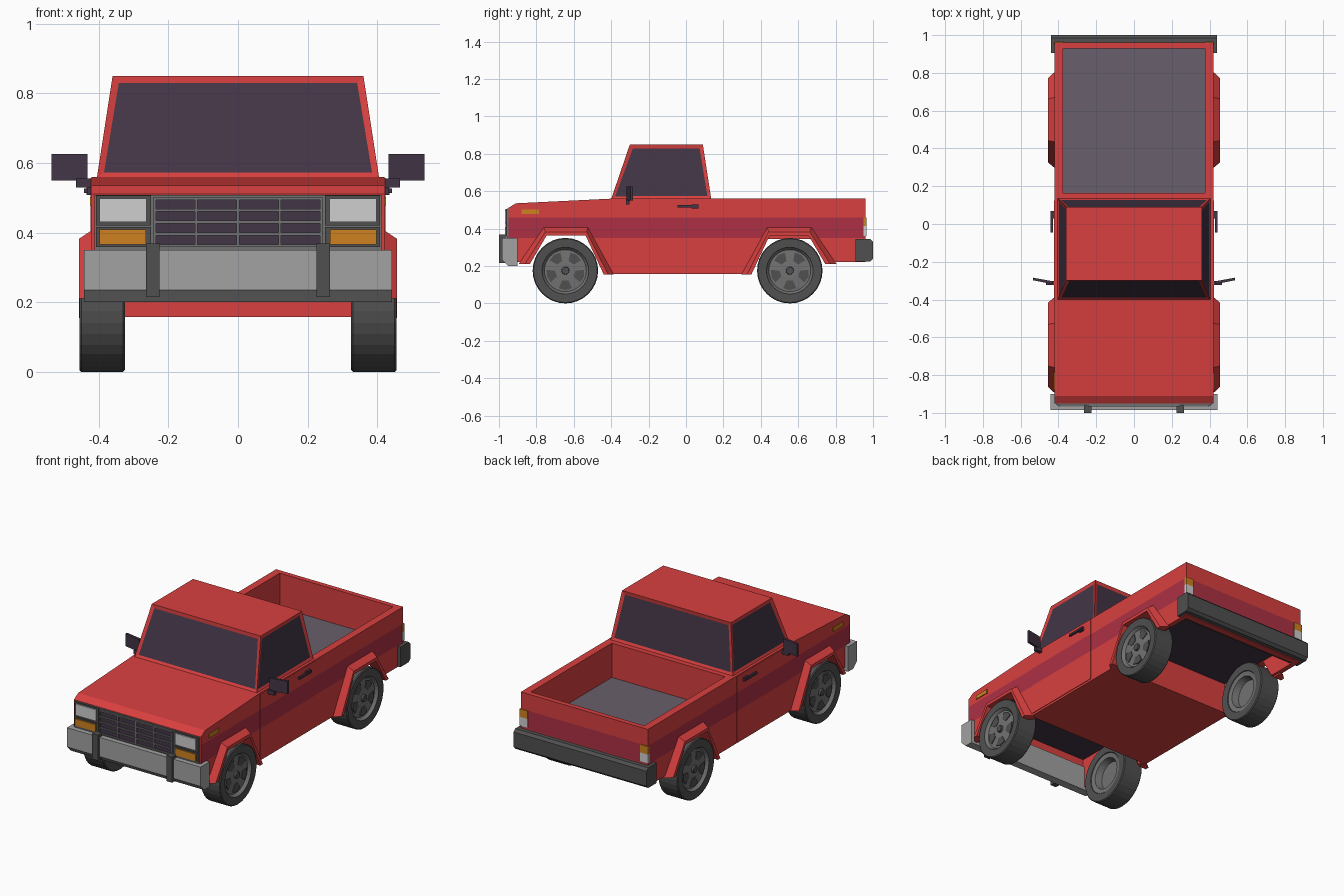
import bpy, bmesh, math
from mathutils import Vector

if "Cube" in bpy.data.objects:
    bpy.data.objects.remove(bpy.data.objects["Cube"])


def material(name, rgb):
    m = bpy.data.materials.new(name)
    m.diffuse_color = (*rgb, 1)
    m.use_nodes = True
    m.node_tree.nodes["Principled BSDF"].inputs["Base Color"].default_value = m.diffuse_color
    return m


RED = material("body red", (0.69, 0.05, 0.05))
CRIMSON = material("crimson band", (0.42, 0.03, 0.058))
GLASS = material("dark glass", (0.055, 0.035, 0.06))
BED = material("bed liner grey", (0.14, 0.113, 0.147))
CHROME = material("light metal", (0.36, 0.36, 0.36))
STEEL = material("mid grey", (0.17, 0.17, 0.17))
RUBBER = material("dark rubber", (0.08, 0.08, 0.08))
AMBER = material("amber lamp", (0.62, 0.22, 0.015))
LAMP = material("clear lamp", (0.62, 0.62, 0.62))


def finish(name, bm, *mats):
    bmesh.ops.recalc_face_normals(bm, faces=bm.faces[:])
    me = bpy.data.meshes.new(name)
    bm.to_mesh(me)
    bm.free()
    for m in mats:
        me.materials.append(m)
    ob = bpy.data.objects.new(name, me)
    bpy.context.collection.objects.link(ob)
    return ob


def prism_bm(pts, a, b, axis="x"):
    """Extrude a closed outline: (y, z) along x, or (x, y) along z."""
    bm = bmesh.new()
    place = (lambda p, t: (t, p[0], p[1])) if axis == "x" else (lambda p, t: (p[0], p[1], t))
    lo = [bm.verts.new(place(p, a)) for p in pts]
    hi = [bm.verts.new(place(p, b)) for p in pts]
    bm.faces.new(lo)
    bm.faces.new(hi)
    for i in range(len(pts)):
        j = (i + 1) % len(pts)
        bm.faces.new((lo[i], lo[j], hi[j], hi[i]))
    bmesh.ops.recalc_face_normals(bm, faces=bm.faces[:])
    return bm


def prism(name, pts, a, b, mat, axis="x"):
    return finish(name, prism_bm(pts, a, b, axis), mat)


def box(name, x0, x1, y0, y1, z0, z1, mat):
    return prism(name, [(y0, z0), (y1, z0), (y1, z1), (y0, z1)], x0, x1, mat)


def loft(name, loops, mat, ring=False):
    """Bridge successive closed loops; cap the ends unless it is a ring."""
    bm = bmesh.new()
    rows = [[bm.verts.new(p) for p in loop] for loop in loops]
    n = len(rows[0])
    pairs = list(zip(rows, rows[1:])) + ([(rows[-1], rows[0])] if ring else [])
    for r, q in pairs:
        for i in range(n):
            j = (i + 1) % n
            bm.faces.new((r[i], r[j], q[j], q[i]))
    if not ring:
        bm.faces.new(rows[0])
        bm.faces.new(rows[-1])
    return finish(name, bm, mat)


def cut_band(bm):
    for z in (0.35, 0.46):
        bmesh.ops.bisect_plane(bm, geom=bm.verts[:] + bm.edges[:] + bm.faces[:],
                               plane_co=(0, 0, z), plane_no=(0, 0, 1))


def paint(bm):
    """Crimson band outside, liner on the bed floor, dark well ceilings."""
    bm.normal_update()
    for f in bm.faces:
        c, n = f.calc_center_median(), f.normal
        f.material_index = 0
        if 0.35 < c.z < 0.46 and ((abs(n.x) > 0.9 and abs(c.x) > 0.415) or (n.y > 0.9 and c.y > 0.95)):
            f.material_index = 1
        elif n.z < -0.9 and c.z > 0.3 and abs(c.x) < 0.38:
            f.material_index = 2
        elif n.z > 0.9 and c.z < 0.4 and c.y > 0.16:
            f.material_index = 3


SIDES = ((1, "right"), (-1, "left"))
AXLES = ((-0.645, 1, "front"), (0.555, -1, "rear"))
ARCH_OUT = [(-0.25, 0.21), (-0.115, 0.406), (0.12, 0.406), (0.258, 0.155)]
ARCH_IN = [(-0.19, 0.21), (-0.1, 0.363), (0.108, 0.363), (0.205, 0.155)]

# Body shell: side profile with bed, underside cavities and arches cut out
bm = prism_bm([(-0.95, 0.22), (-0.44, 0.22), (-0.43, 0.157), (0.34, 0.157), (0.35, 0.22), (0.96, 0.22),
               (0.96, 0.56), (-0.40, 0.56), (-0.91, 0.535), (-0.95, 0.51)], -0.42, 0.42)
cut_band(bm)
body = finish("body", bm, RED, CRIMSON, GLASS, BED)
cutters = [box("bed_cutter", -0.375, 0.375, 0.165, 0.93, 0.355, 0.7, RED),
           box("front_well_cutter", -0.39, 0.39, -0.91, -0.40, 0, 0.40, RED),
           box("rear_well_cutter", -0.39, 0.39, 0.33, 0.92, 0, 0.345, RED)]
for cy, d, end in AXLES:
    arch = [(cy + d * y, z) for y, z in [(-0.2, 0.05)] + ARCH_IN + [(0.215, 0.05)]]
    for s, side in SIDES:
        cutters.append(prism(end + "_arch_cutter", arch, s * 0.385, s * 0.6, RED))
for c in cutters:
    c.hide_render = True
    mod = body.modifiers.new("cut", "BOOLEAN")
    mod.operation, mod.solver, mod.object = "DIFFERENCE", "EXACT", c
bpy.context.view_layer.update()
bm = bmesh.new()
bm.from_object(body, bpy.context.evaluated_depsgraph_get())
body.modifiers.clear()
paint(bm)
bm.to_mesh(body.data)
bm.free()
for c in cutters:
    bpy.data.objects.remove(c)

# Cab with inset windows on its four sloped faces
bm = bmesh.new()
bmesh.ops.create_cube(bm, size=2)
for v in bm.verts:
    up = v.co.z > 0
    v.co = Vector((v.co.x * (0.36 if up else 0.405),
                   (0.09 if up else 0.135) if v.co.y > 0 else (-0.30 if up else -0.40),
                   0.85 if up else 0.558))
bm.normal_update()
panes = [f for f in bm.faces if abs(f.normal.z) < 0.9]
bmesh.ops.inset_individual(bm, faces=panes, thickness=0.027, depth=-0.006)
for f in panes:
    f.material_index = 1
finish("cab", bm, RED, GLASS)

# Front fascia: grey surround, grille and its bars
box("fascia", -0.412, 0.412, -0.956, -0.94, 0.345, 0.508, STEEL)
box("grille", -0.24, 0.24, -0.960, -0.95, 0.362, 0.498, GLASS)
for i in range(5):
    z = 0.362 + i * 0.034
    box("grille_bar", -0.243, 0.243, -0.967, -0.95, z - 0.004, z + 0.004, STEEL)
    x = -0.24 + i * 0.12
    box("grille_post", x - 0.004, x + 0.004, -0.966, -0.95, 0.36, 0.50, STEEL)

# Bumpers
prism("front_bumper", [(-0.90, 0.35), (-0.985, 0.35), (-0.985, 0.235), (-0.95, 0.20), (-0.90, 0.20)],
      -0.442, 0.442, CHROME)
prism("rear_bumper", [(0.905, 0.345), (0.985, 0.345), (1.0, 0.33), (1.0, 0.24), (0.985, 0.225), (0.905, 0.225)],
      -0.44, 0.44, RUBBER)


def circle(x, r, cy, n=32):
    return [(x, cy + r * math.cos(2 * math.pi * i / n), 0.175 + r * math.sin(2 * math.pi * i / n))
            for i in range(n)]


for s, side in SIDES:
    def sbox(name, x0, x1, *rest):
        return box(side + "_" + name, s * x0, s * x1, *rest)

    # Lamps and bumper guards
    sbox("headlight_frame", 0.25, 0.408, -0.962, -0.95, 0.42, 0.506, RUBBER)
    sbox("headlight", 0.262, 0.398, -0.969, -0.95, 0.43, 0.498, LAMP)
    sbox("turn_signal_frame", 0.25, 0.408, -0.962, -0.95, 0.358, 0.416, RUBBER)
    sbox("turn_signal", 0.264, 0.398, -0.968, -0.95, 0.366, 0.408, AMBER)
    sbox("side_marker", 0.415, 0.425, -0.88, -0.785, 0.478, 0.502, AMBER)
    sbox("tail_amber", 0.372, 0.424, 0.948, 0.966, 0.413, 0.46, AMBER)
    sbox("tail_clear", 0.372, 0.424, 0.948, 0.966, 0.36, 0.413, LAMP)
    sbox("bumper_guard", 0.226, 0.264, -1.0, -0.96, 0.215, 0.368, RUBBER)

    # Door panel, handle and mirror
    bm = prism_bm([(-0.39, 0.17), (0.125, 0.17), (0.125, 0.557), (-0.39, 0.557)], s * 0.415, s * 0.4235)
    cut_band(bm)
    paint(bm)
    finish(side + "_door", bm, RED, CRIMSON, GLASS, BED)
    sbox("door_handle", 0.43, 0.442, -0.045, 0.068, 0.514, 0.526, GLASS)
    sbox("handle_mount", 0.42, 0.435, 0.03, 0.068, 0.508, 0.53, GLASS)
    sbox("mirror_stem", 0.41, 0.465, -0.322, -0.302, 0.53, 0.555, GLASS)
    prism(side + "_mirror", [(s * x, y) for x, y in
                             ((0.432, -0.318), (0.535, -0.298), (0.535, -0.284), (0.432, -0.303))],
          0.55, 0.625, GLASS, "z")

    for cy, d, end in AXLES:
        tag = end + "_" + side + "_"
        # Bevelled arch flare: one cross-section at each corner of the arch
        sections = []
        for (oy, oz), (iy, iz) in zip(ARCH_OUT, ARCH_IN):
            my, mz = oy + (iy - oy) * 0.55, oz + (iz - oz) * 0.55
            sections.append([(s * x, cy + d * y, z) for x, y, z in
                             ((0.405, oy, oz), (0.42, oy, oz), (0.456, my, mz), (0.456, iy, iz), (0.405, iy, iz))])
        loft(tag + "flare", sections, RED)

        # Tyre, rim with five dark openings, and hub
        loft(tag + "tyre", [circle(s * x, r, cy) for x, r in
                            ((0.345, 0.118), (0.327, 0.125), (0.325, 0.170), (0.33, 0.175),
                             (0.45, 0.175), (0.455, 0.170), (0.453, 0.125), (0.435, 0.118))], RUBBER, ring=True)
        loft(tag + "rim", [circle(s * x, r, cy) for x, r in
                           ((0.375, 0.05), (0.375, 0.085), (0.335, 0.095), (0.33, 0.122),
                            (0.452, 0.124), (0.436, 0.112), (0.44, 0.04))], STEEL)
        for k in range(5):
            a = math.pi / 2 + (k + 0.5) * 2 * math.pi / 5
            wedge = [(cy + r * math.cos(a + t), 0.175 + r * math.sin(a + t))
                     for r, t in ((0.055, -0.3), (0.1, -0.36), (0.104, 0), (0.1, 0.36), (0.055, 0.3))]
            prism(tag + "rim_opening", wedge, s * 0.434, s * 0.442, RUBBER)
        loft(tag + "hub", [circle(s * x, r, cy, 12) for x, r in ((0.435, 0.022), (0.452, 0.02))], RUBBER)
